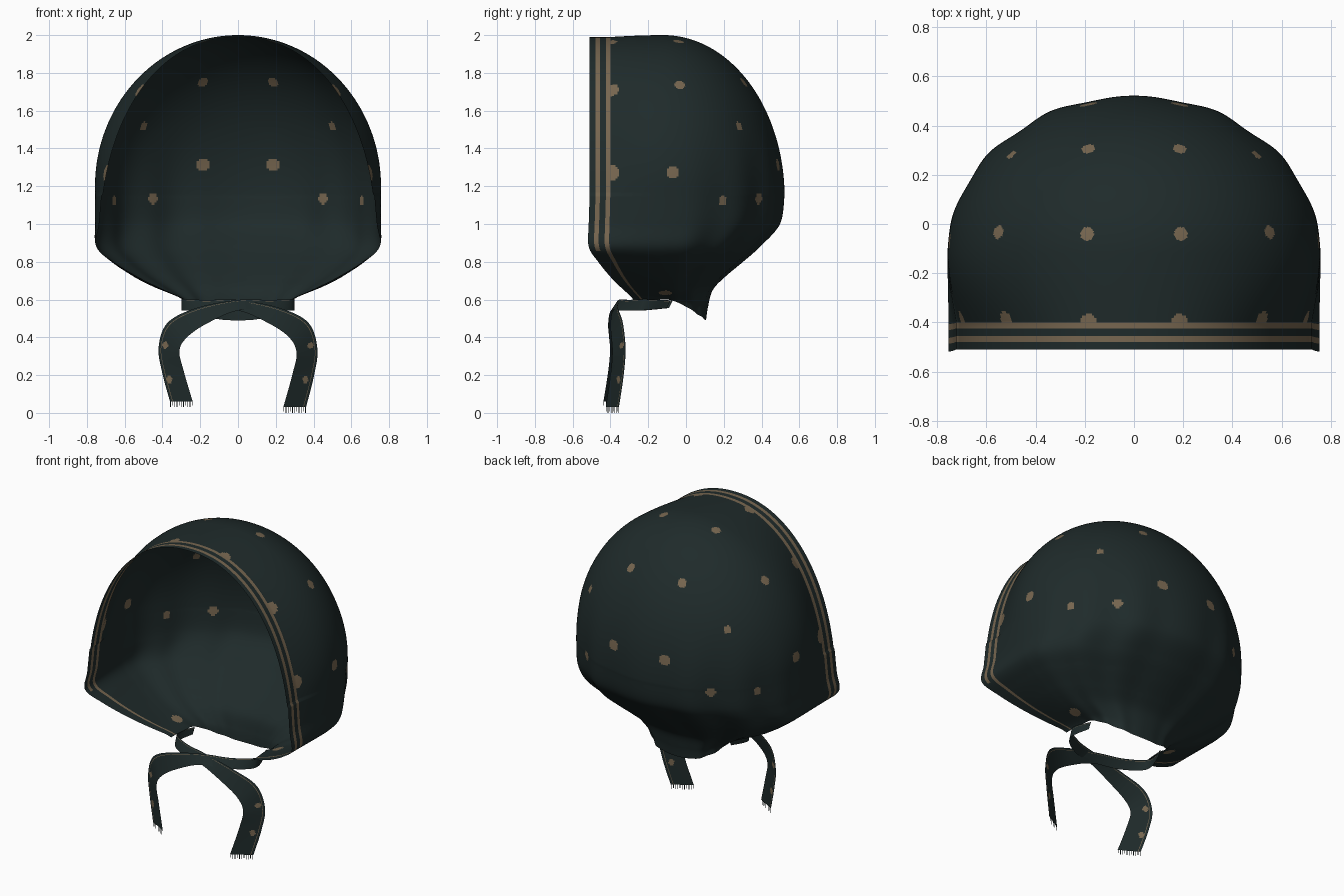
import bpy, bmesh, math
from mathutils import Vector

if "Cube" in bpy.data.objects:
    bpy.data.objects.remove(bpy.data.objects["Cube"])


def material(name, rgb):
    m = bpy.data.materials.new(name)
    m.diffuse_color = (*rgb, 1)
    m.use_nodes = True
    m.node_tree.nodes["Principled BSDF"].inputs["Base Color"].default_value = m.diffuse_color
    return m


MATS = [material("dark teal cloth", (0.0135, 0.0235, 0.0235)),
        material("tan print", (0.185, 0.134, 0.080))]


def spline(pts, u):
    """Catmull-Rom through equal-length tuples, u in 0..1."""
    n = len(pts) - 1
    i = min(int(u * n), n - 1)
    f = u * n - i
    a, b, c, d = (pts[max(0, min(n, k))] for k in (i - 1, i, i + 1, i + 2))
    return [0.5 * (2 * q + (r - p) * f + (2 * p - 5 * q + 4 * r - s) * f * f
                   + (3 * q - p - 3 * r + s) * f ** 3) for p, q, r, s in zip(a, b, c, d)]


def grid_object(name, grid, striped, dots):
    """Cloth sheet from a point grid; stripes by column rule, round dots by distance."""
    flat = [p for row in grid for p in row]
    spots = [(min(flat, key=lambda p: (p - Vector(c)).length_squared), r) for c, r in dots]
    bm = bmesh.new()
    vs = [[bm.verts.new(p) for p in row] for row in grid]
    for i in range(len(vs) - 1):
        for j in range(len(vs[0]) - 1):
            f = bm.faces.new((vs[i][j], vs[i][j + 1], vs[i + 1][j + 1], vs[i + 1][j]))
            f.smooth = True
            c = f.calc_center_median()
            if striped(j, c.z) or any((c - s).length_squared < r * r for s, r in spots):
                f.material_index = 1
    bmesh.ops.remove_doubles(bm, verts=bm.verts, dist=0.0002)
    bmesh.ops.recalc_face_normals(bm, faces=bm.faces)
    me = bpy.data.meshes.new(name)
    bm.to_mesh(me)
    bm.free()
    for m in MATS:
        me.materials.append(m)
    ob = bpy.data.objects.new(name, me)
    bpy.context.collection.objects.link(ob)
    return ob


# ---- hood: U-shaped sections from the crown down to the gathered neck
# each row: front z, front y, front x, side x, side y, back y, back z
LOWER = [(1.15, -.51, .722, .757, -.12, .52, 1.15),
         (1.00, -.515, .735, .757, -.12, .495, 1.00),
         (.88, -.515, .75, .75, -.12, .39, .88),
         (.80, -.465, .66, .67, -.12, .30, .80),
         (.72, -.40, .53, .55, -.13, .205, .72),
         (.66, -.34, .41, .43, -.13, .14, .65),
         (.62, -.295, .32, .32, -.12, .115, .56),
         (.60, -.28, .29, .28, -.10, .105, .49)]


def crown_row(phi):
    z = 1.15 + 0.85 * math.cos(phi)
    zf = z - 0.01 * math.cos(phi)
    xf = 0.73 * max(0, 1 - ((zf - 0.9) / 1.09) ** 2.15) ** (1 / 2.15)
    xm = 0.757 * math.sqrt(max(0, 1 - max(0, (z - 1.2) / 0.8) ** 2))
    return (zf, -.51, xf, xm, -.12, -.12 + .64 * math.sin(phi), z)


rows = [crown_row(math.pi / 2 * i / 130) for i in range(130)]
rows += [spline(LOWER, i / 90) for i in range(91)]

HEM = .28
front_t = [0, .04, .08, .14, .22, HEM] + [HEM + (1 - HEM) * i / 30 for i in range(1, 31)]
BACK = 100


def hood_row(r):
    zf, yf, xf, xm, yc, yb, zb = r
    rise = max(0, zb - zf)
    half = []
    for t in front_t:  # straight hem, then easing out to the widest point
        e = math.sin(max(0, t - HEM) / (1 - HEM) * math.pi / 2)
        half.append(Vector((xf + (xm - xf) * e, yf + (yc - yf) * t, zf + rise * e)))
    fold = 0.028 * max(0, min(1, (1.5 - zb) / 0.7))
    low = max(0, min(1, (.8 - zb) / .3))
    z0 = zf + rise
    for i in range(1, BACK + 1):
        a = math.pi / 2 * i / BACK
        s = math.sin(a)
        k = 1 + fold * math.cos(14 * (math.pi / 2 - a)) * s * (1 - s ** 12 * 0.8)
        half.append(Vector((xm * max(0, math.cos(a)) ** (1 - .25 * low) * k,
                            yc + (yb - yc) * s * k, z0 + (zb - z0) * s ** 1.5)))
    half[-1].x = 0
    return half + [Vector((-p.x, p.y, p.z)) for p in reversed(half[:-1])]


hood_grid = [hood_row(r) for r in rows]
ncol = len(hood_grid[0]) - 1


def hood_stripe(j, z):
    j = min(j, ncol - 1 - j)
    return j == 4 or (j == 2 and z > .86)


HALF_DOTS = [((.19, .31, 1.76), .028), ((.50, .29, 1.52), .025), ((.19, -.04, 1.96), .028),
             ((.56, -.03, 1.74), .028), ((.18, .48, 1.31), .034), ((.75, -.07, 1.27), .034),
             ((.66, .20, 1.12), .024), ((.46, .39, 1.13), .029), ((.36, -.11, .66), .035),
             ((.18, -.40, 1.96), .035), ((.53, -.40, 1.72), .038), ((.72, -.40, 1.28), .04)]
dots = HALF_DOTS + [((-x, y, z), r) for (x, y, z), r in HALF_DOTS]
grid_object("hood", hood_grid, hood_stripe, dots)

# ---- crossed ties: centre line x, y, z then half-width vector
TIE = [(-.265, -.08, .575, 0, .01, .02),
       (-.295, -.22, .572, 0, .01, .03),
       (-.17, -.315, .57, 0, .02, .028),
       (0, -.365, .57, 0, .02, .028),
       (.19, -.38, .515, .025, .02, .042),
       (.32, -.365, .44, .05, .03, .04),
       (.365, -.355, .33, .055, .035, .012),
       (.345, -.365, .20, .058, .035, 0),
       (.30, -.39, .03, .06, .035, 0)]
cross = [-1 + i / 10 for i in range(18)] + [.74, .79, .9, 1]


def tie(name, side, lift, back):
    path = [(side * p[0], p[1] + back, p[2] + lift * max(0, i - 5) / 3, side * p[3], p[4], p[5])
            for i, p in enumerate(TIE)]
    grid = []
    for i in range(141):
        v = spline(path, i / 140)
        grid.append([Vector(v[:3]) + Vector(v[3:]) * c for c in cross])
    spots = [((side * .385, -.35, .36), .018), ((side * .36, -.36, .175), .018)]
    grid_object(name, grid, lambda j, z: j == 18, spots)

    # fringe threads along the cut end
    bm = bmesh.new()
    end, w = Vector(path[-1][:3]), Vector(path[-1][3:])
    for i in range(11):
        c = -0.95 + 0.19 * i
        a, b = end + w * (c - .03), end + w * (c + .03)
        drop = Vector((0, 0, -0.03 if i % 3 else -0.022))
        bm.faces.new([bm.verts.new(p) for p in (a, b, b + drop, a + drop)])
    me = bpy.data.meshes.new(name + "_fringe")
    bm.to_mesh(me)
    bm.free()
    me.materials.append(MATS[0])
    bpy.context.collection.objects.link(bpy.data.objects.new(name + "_fringe", me))


tie("right_tie", 1, 0, 0)
tie("left_tie", -1, 0.03, -0.012)
